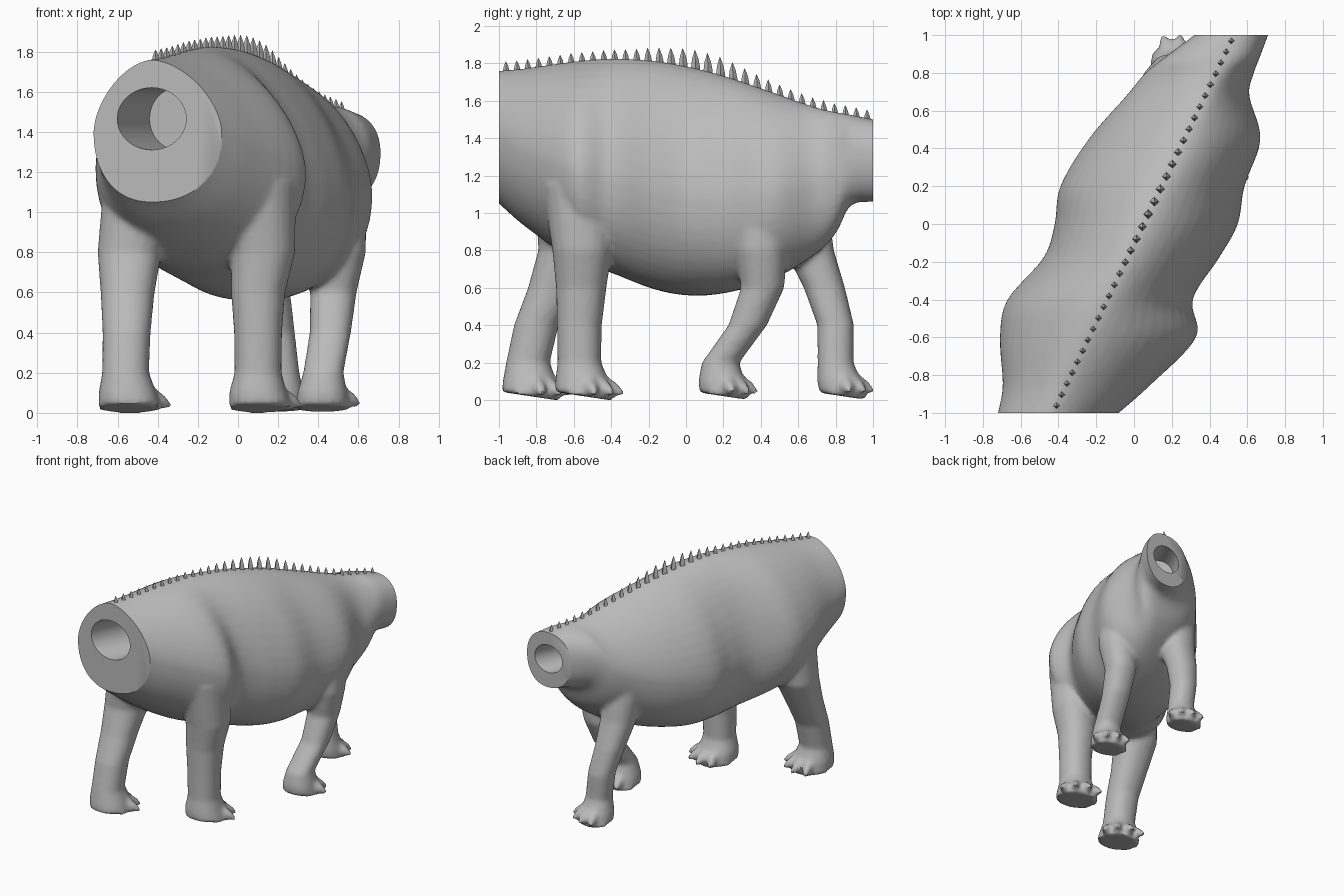
import bpy, bmesh, math
from mathutils import Vector, Matrix

if "Cube" in bpy.data.objects:
    bpy.data.objects.remove(bpy.data.objects["Cube"])

grey = bpy.data.materials.new("plain_grey")
grey.use_nodes = True
grey_colour = (0.5, 0.5, 0.5, 1)
grey.diffuse_color = grey_colour
grey.node_tree.nodes["Principled BSDF"].inputs["Base Color"].default_value = grey_colour


def make_object(name, bm):
    bmesh.ops.recalc_face_normals(bm, faces=bm.faces)
    mesh = bpy.data.meshes.new(name)
    bm.to_mesh(mesh)
    bm.free()
    mesh.materials.append(grey)
    ob = bpy.data.objects.new(name, mesh)
    bpy.context.collection.objects.link(ob)
    return ob


def loft(bm, rings):
    """Skin a closed tube through rings of points."""
    loops = [[bm.verts.new(point) for point in ring] for ring in rings]
    count = len(loops[0])
    for lower, upper in zip(loops, loops[1:]):
        for i in range(count):
            j = (i + 1) % count
            bm.faces.new((lower[i], lower[j], upper[j], upper[i]))
    bm.faces.new(loops[0])
    bm.faces.new(loops[-1])


def power(value, exponent):
    return math.copysign(abs(value) ** exponent, value)


def angles(count):
    return [math.tau * i / count for i in range(count)]


def place(position, direction):
    """Matrix that moves to a position and points z along a direction."""
    return Matrix.Translation(position) @ direction.to_track_quat('Z', 'Y').to_matrix().to_4x4()


def spike(bm, base, direction, height, radii, sides):
    """Pointed spike lofted through evenly spaced radii."""
    matrix = place(Vector(base), Vector(direction).normalized())
    last = len(radii) - 1
    loft(bm, [[matrix @ Vector((r * math.cos(t), r * math.sin(t), height * k / last))
               for t in angles(sides)] for k, r in enumerate(radii)])


def spine_x(y):
    return 0.05 + 0.48 * y


# Torso stations from tail to neck: y, min x, max x, top z, bottom z
TORSO = [
    (-1, -.72, -.08, 1.76, 1.05),
    (-.85, -.695, .09, 1.775, .92),
    (-.6, -.71, .33, 1.81, .75),
    (-.4, -.67, .31, 1.825, .68),
    (-.18, -.48, .45, 1.815, .595),
    (0, -.42, .55, 1.785, .56),
    (.2, -.39, .585, 1.735, .57),
    (.45, -.24, .67, 1.65, .64),
    (.68, -.04, .61, 1.57, .77),
    (.8, .06, .635, 1.54, .89),
    (.88, .16, .665, 1.525, 1.04),
    (1, .32, .71, 1.5, 1.06),
]


def beyond(end, inner):
    """Continue the torso a little past its last station."""
    return Vector(end) * 1.5 - Vector(inner) * 0.5


def smooth_stations(rows, steps):
    """Smooth curve through the stations."""
    rows = [Vector(row) for row in rows]
    result = []
    for i in range(len(rows) - 1):
        a, b = rows[i], rows[i + 1]
        into = (b - rows[max(i - 1, 0)]) / 2
        out = (rows[min(i + 2, len(rows) - 1)] - a) / 2
        for k in range(steps):
            t = k / steps
            ease = t * t * (3 - 2 * t)
            result.append(a + (b - a) * ease + into * t * (1 - t) ** 2 - out * t * t * (1 - t))
    return result + [rows[-1]]


def torso_ring(y, left, right, top, bottom):
    middle = spine_x(y)
    span = top - bottom
    widest = bottom + span * (0.6 - 0.15 * span)
    ring = []
    for t in angles(48):
        side, rise = math.sin(t), math.cos(t)
        curve = min(1.2, 0.4 + 1.15 * span) if rise > 0 else 0.9
        reach = right - middle if side > 0 else middle - left
        height = top - widest if rise > 0 else widest - bottom
        ring.append((middle + power(side, curve) * reach, y, widest + power(rise, curve) * height))
    return ring


def top_z(y):
    for a, b in zip(TORSO, TORSO[1:]):
        if a[0] <= y <= b[0]:
            return a[3] + (b[3] - a[3]) * (y - a[0]) / (b[0] - a[0])


# Shared leg profile: height and radius, from the sole up into the torso
LEG_PROFILE = [(.02, .155), (.1, .145), (.2, .117), (.4, .12), (.6, .135), (.8, .16), (1.15, .2)]
# Thickness of each leg, then its centre (x, y) at each profile height
LEGS = {
    "hind_left": (1, [(.11, -.545), (.1, -.555), (.1, -.57), (.1, -.57), (.1, -.56), (.125, -.555), (.09, -.57)]),
    "hind_right": (1, [(-.54, -.83), (-.55, -.835), (-.56, -.845), (-.555, -.8), (-.55, -.71),
                       (-.54, -.63), (-.47, -.61)]),
    "front_left": (.86, [(.42, .205), (.42, .19), (.425, .185), (.46, .33), (.475, .41), (.5, .4), (.47, .43)]),
    "front_right": (.82, [(.21, .84), (.21, .82), (.21, .8), (.185, .8), (.15, .74), (.13, .66), (.11, .58)]),
}

# Torso, legs and clawed toes merged into one skin
bm = bmesh.new()
stations = [beyond(TORSO[0], TORSO[1]), *TORSO, beyond(TORSO[-1], TORSO[-2])]
loft(bm, [torso_ring(*station) for station in smooth_stations(stations, 5)])
for size, path in LEGS.values():
    rings = [[(x + size * radius * power(math.cos(t), .9), y + size * radius * power(math.sin(t), .9), z)
              for t in angles(20)]
             for (z, radius), (x, y) in zip(LEG_PROFILE, path)]
    # Soles tip slightly, heel up
    rings[0] = [(x, y, z - .15 * (y - path[0][1])) for x, y, z in rings[0]]
    loft(bm, rings)
    x, y = path[1]
    for i in range(4):
        turn = math.radians(18 + 30 * i)
        c, s = math.cos(turn), math.sin(turn)
        spike(bm, (x + c * size * .08, y + s * size * .08, .11), (c, s, -.55),
              size * .17, (.045, .042, .035, .012), 10)
body = make_object("body_and_legs", bm)

# Trimming block: flat neck and tail ends, flat ground level
bm = bmesh.new()
bmesh.ops.create_cube(bm, size=2, matrix=Matrix.Translation((0, 0, 2)) @ Matrix.Diagonal((2, 1, 2, 1)))
cutters = [(make_object("trim_block", bm), 'INTERSECT')]

# Round sockets bored along the spine in both cut ends
axis = Vector((.43, .9, 0)).normalized()
for name, centre, radius, depth, inward in (
        ("tail_socket", (-.43, -1, 1.465), .155, .3, axis),
        ("neck_socket", (.52, 1, 1.29), .11, .22, -axis)):
    bm = bmesh.new()
    length = depth + .3
    bmesh.ops.create_cone(bm, cap_ends=True, segments=40, radius1=radius, radius2=radius, depth=length,
                          matrix=place(Vector(centre) + inward * (depth - length / 2), axis))
    cutters.append((make_object(name, bm), 'DIFFERENCE'))

# Blend the skin, then make the cuts
remesh = body.modifiers.new("skin", 'REMESH')
remesh.mode = 'VOXEL'
remesh.voxel_size = 0.016
soften = body.modifiers.new("soften", 'SMOOTH')
soften.factor = 0.5
soften.iterations = 6
for cutter, operation in cutters:
    cutter.hide_render = True
    cut = body.modifiers.new(cutter.name, 'BOOLEAN')
    cut.solver = 'EXACT'
    cut.operation = operation
    cut.object = cutter

bpy.ops.object.select_all(action='DESELECT')
bpy.context.view_layer.objects.active = body
body.select_set(True)
for modifier in list(body.modifiers):
    bpy.ops.object.modifier_apply(modifier=modifier.name)
for cutter, operation in cutters:
    bpy.data.objects.remove(cutter)
bpy.ops.object.shade_smooth_by_angle(angle=math.radians(40))

# Row of blunt spines along the back, tallest over the middle
bm = bmesh.new()
y = -.96
while y < .98:
    swell = math.exp(-((y - .1) / .3) ** 2)
    radius = .018 + .006 * swell
    spike(bm, (spine_x(y), y, top_z(y) - .035), (0, -.04, 1), .08 + .055 * swell,
          (radius, radius, radius * .7, .001), 4)
    y += .058 + .009 * swell
make_object("back_spines", bm)
